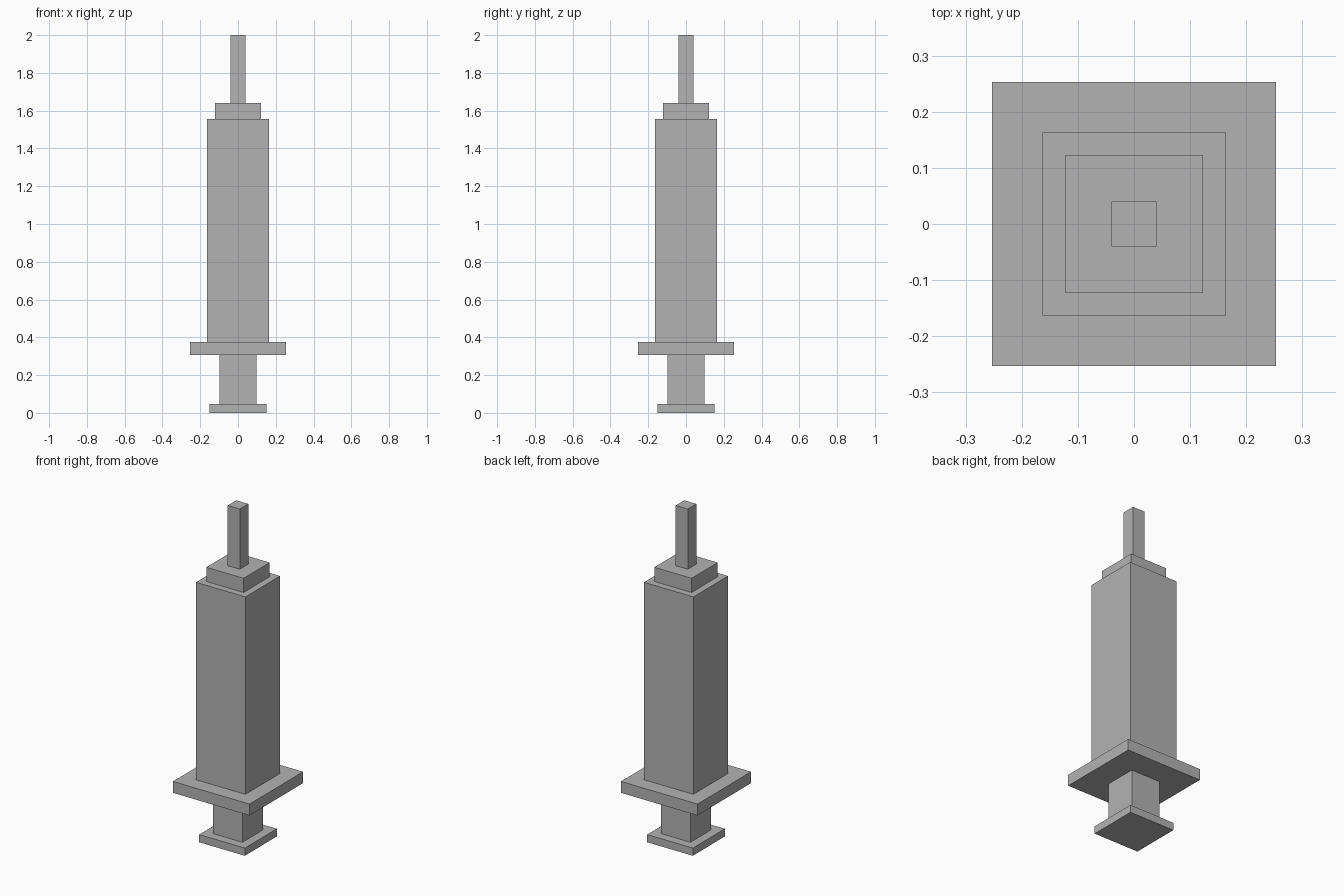
import bpy

# Remove the default cube
cube = bpy.data.objects.get("Cube")
if cube:
    bpy.data.objects.remove(cube, do_unlink=True)

# Single plain grey material
grey = bpy.data.materials.new("plain grey")
grey.use_nodes = True
colour = (0.45, 0.45, 0.45, 1)
grey.diffuse_color = colour
grey.node_tree.nodes["Principled BSDF"].inputs["Base Color"].default_value = colour


def square_block(name, width, bottom, top):
    """Square-section block centred on the vertical axis."""
    bpy.ops.mesh.primitive_cube_add(size=1, location=(0, 0, (bottom + top) / 2))
    block = bpy.context.object
    block.name = name
    block.scale = (width, width, top - bottom)
    bpy.ops.object.transform_apply(location=False, rotation=False, scale=True)
    block.data.materials.append(grey)
    return block


# Stacked syringe parts, from the thumb rest up to the needle
square_block("thumb_rest", 0.302, 0, 0.046)
square_block("plunger_rod", 0.196, 0.046, 0.307)
square_block("finger_flange", 0.506, 0.307, 0.375)
square_block("barrel", 0.327, 0.375, 1.555)
square_block("needle_hub", 0.246, 1.555, 1.64)
square_block("needle", 0.08, 1.64, 2)
